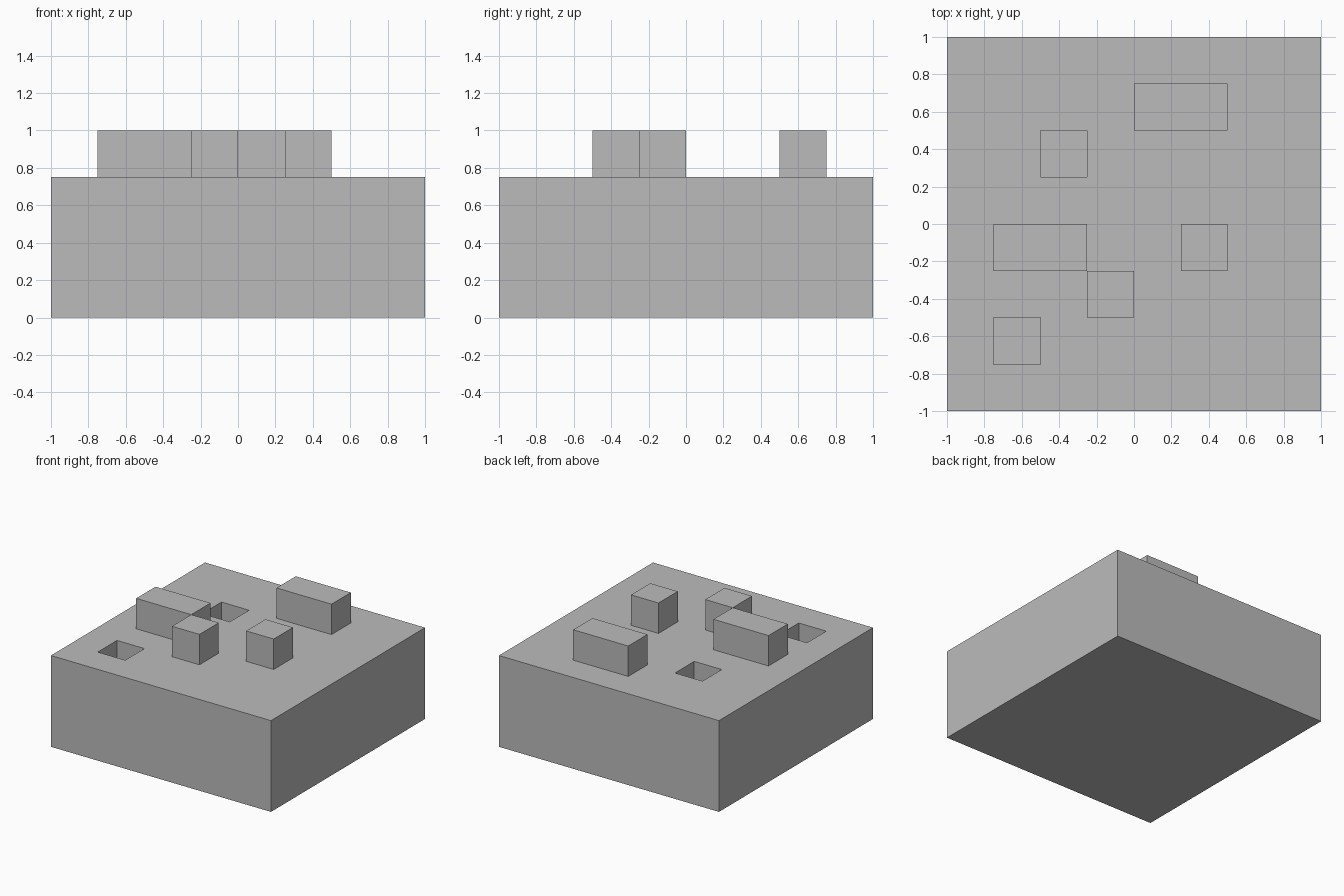
import bpy

default_cube = bpy.data.objects.get("Cube")
if default_cube:
    bpy.data.objects.remove(default_cube, do_unlink=True)

# One plain grey for everything
grey = bpy.data.materials.new("plain grey")
grey.use_nodes = True
GREY = (0.5, 0.5, 0.5, 1)
grey.diffuse_color = GREY
grey.node_tree.nodes["Principled BSDF"].inputs["Base Color"].default_value = GREY

CELL = 0.25
TOP = 0.75


def box(name, x, y, z, width, depth, height):
    """Box placed by its lowest corner."""
    bpy.ops.mesh.primitive_cube_add(
        size=1, location=(x + width / 2, y + depth / 2, z + height / 2))
    obj = bpy.context.object
    obj.name = name
    obj.scale = (width, depth, height)
    bpy.ops.object.transform_apply(location=False, rotation=False, scale=True)
    obj.data.materials.append(grey)
    return obj


# Base block
base = box("base_block", -1, -1, 0, 2, 2, TOP)

# Square pits, one cell deep
for x, y in ((-0.5, 0.25), (-0.75, -0.75)):
    cutter = box("pit_cutter", x, y, TOP - CELL, CELL, CELL, 2 * CELL)
    cutter.hide_render = True
    cut = base.modifiers.new("pit", 'BOOLEAN')
    cut.operation = 'DIFFERENCE'
    cut.solver = 'EXACT'
    cut.object = cutter
    bpy.context.view_layer.objects.active = base
    bpy.ops.object.modifier_apply(modifier=cut.name)
    bpy.data.objects.remove(cutter, do_unlink=True)

# Raised blocks, one or two cells wide
for name, x, y, cells in (
        ("back_long_block", 0, 0.5, 2),
        ("right_long_block", -0.75, -0.25, 2),
        ("front_small_block", -0.25, -0.5, 1),
        ("left_small_block", 0.25, -0.25, 1)):
    box(name, x, y, TOP, cells * CELL, CELL, CELL)
